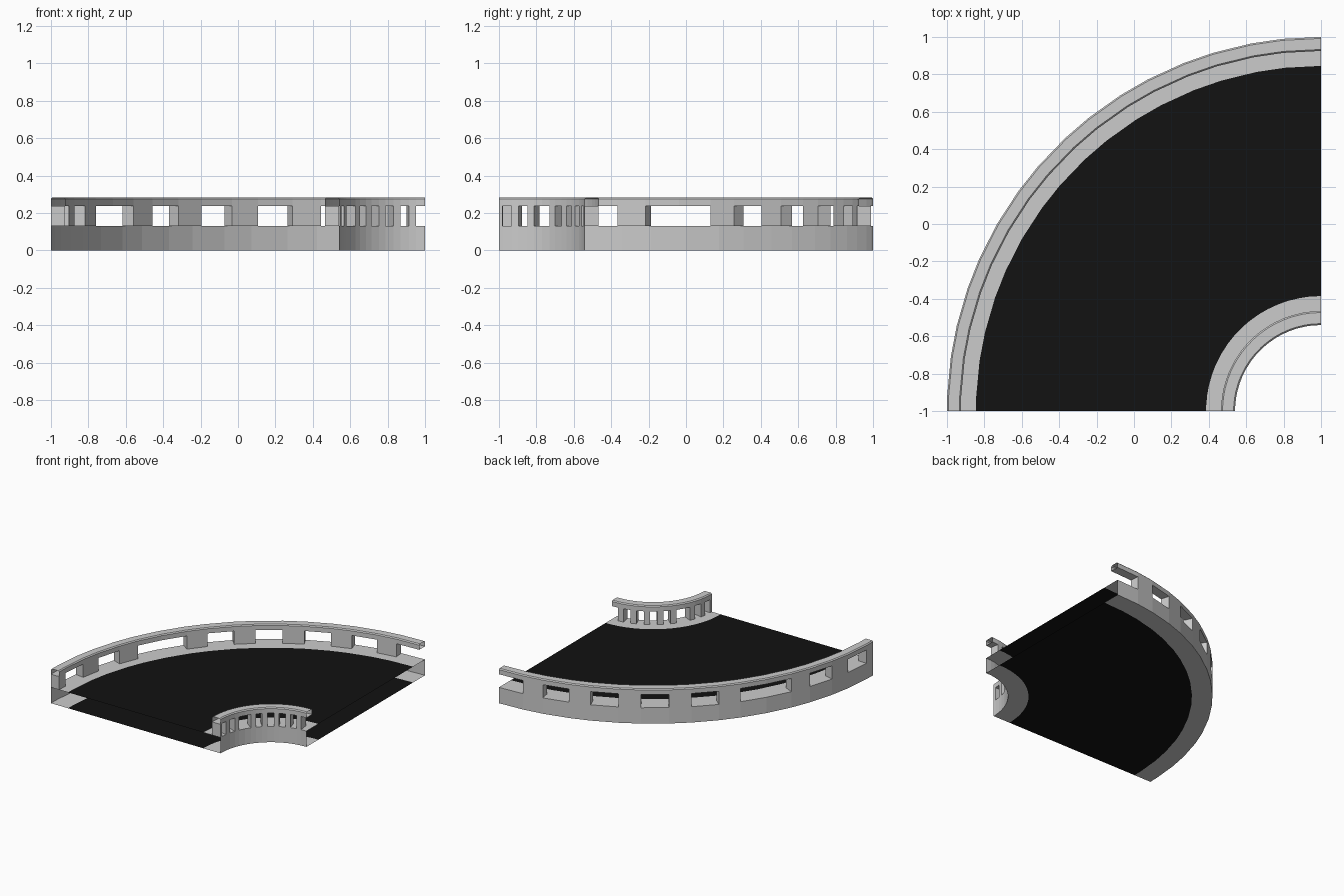
import bpy, bmesh
from math import sin, cos, radians

if "Cube" in bpy.data.objects:
    bpy.data.objects.remove(bpy.data.objects["Cube"])

CX, CY = 1.0, -1.0            # centre of the bend
DECK, RAIL, TOP = 0.13, 0.238, 0.284

# angular spans of the posts, shared by both parapets (degrees)
POSTS = [(0, 2.4), (8.4, 13.2), (19.2, 24)] + [
    (36 + 10.8 * k, 40.8 + 10.8 * k) for k in range(5)]
ANGLES = sorted({a for p in POSTS for a in p} | {30, 90})

black = bpy.data.materials.new("asphalt")
black.diffuse_color = (0.006, 0.006, 0.006, 1)
black.use_nodes = True
black.node_tree.nodes["Principled BSDF"].inputs["Base Color"].default_value = black.diffuse_color


def pt(r, z, deg):
    a = radians(deg)
    return (CX - r * cos(a), CY + r * sin(a), z)


def finish(name, bm, mat=None):
    bmesh.ops.recalc_face_normals(bm, faces=bm.faces)
    me = bpy.data.meshes.new(name)
    bm.to_mesh(me)
    bm.free()
    ob = bpy.data.objects.new(name, me)
    bpy.context.collection.objects.link(ob)
    if mat:
        me.materials.append(mat)
    return ob


def sweep(name, profile, closed=False, mat=None):
    """Sweep an (r, z) profile round the quarter bend, ends left open."""
    bm = bmesh.new()
    rows = [[bm.verts.new(pt(r, z, a)) for r, z in profile] for a in ANGLES]
    n = len(profile)
    for A, B in zip(rows, rows[1:]):
        for i in range(n if closed else n - 1):
            j = (i + 1) % n
            bm.faces.new((A[i], A[j], B[j], B[i]))
    return finish(name, bm, mat)


def posts(name, r0, r1):
    """Upright blocks between deck and rail."""
    bm = bmesh.new()
    for a0, a1 in POSTS:
        ring = [(r0, a0), (r1, a0), (r1, a1), (r0, a1)]
        lo = [bm.verts.new(pt(r, DECK, a)) for r, a in ring]
        hi = [bm.verts.new(pt(r, RAIL, a)) for r, a in ring]
        for i in range(4):
            j = (i + 1) % 4
            bm.faces.new((lo[i], lo[j], hi[j], hi[i]))
    return finish(name, bm)


def rail(name, r0, r1, b=0.008):
    """Hand rail with chamfered top edges."""
    sweep(name, [(r0, RAIL), (r1, RAIL), (r1, TOP - b), (r1 - b, TOP),
                 (r0 + b, TOP), (r0, TOP - b)], closed=True)


# road surface and its underside
sweep("road_top", [(0.615, DECK), (1.845, DECK)], mat=black)
sweep("road_underside", [(0.615, 0), (1.845, 0)], mat=black)

# kerbs with parapets: (name, road-side radius, wall radius, rail radii)
for side, rk, rw, r0, r1 in (("outer", 1.845, 2.0, 1.925, 2.0),
                             ("inner", 0.615, 0.46, 0.46, 0.535)):
    sweep(side + "_kerb", [(rk, DECK), (rw, DECK), (rw, 0), (rk, 0)])
    posts(side + "_posts", r0, r1)
    rail(side + "_rail", r0, r1)
